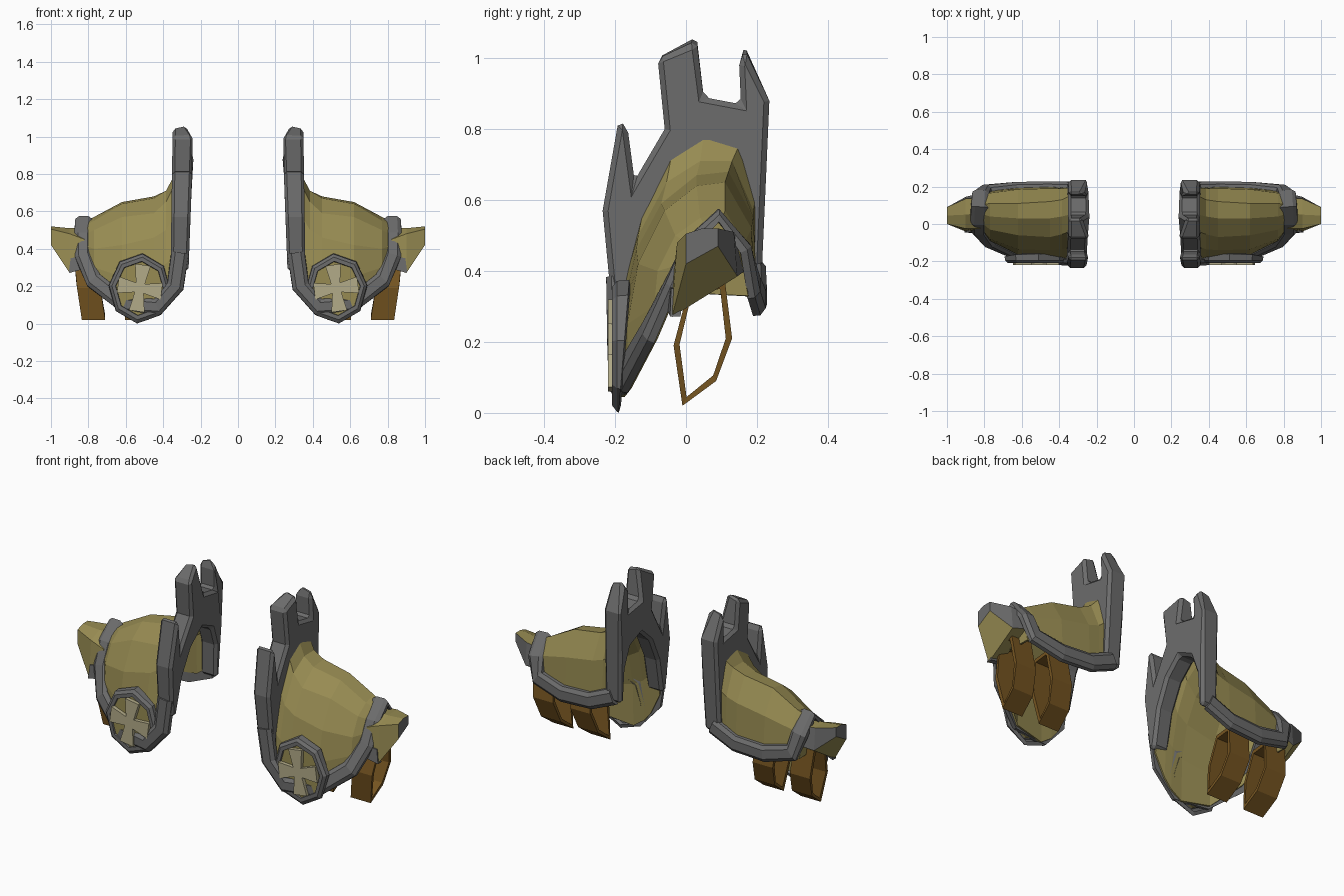
import bpy, bmesh, math
from mathutils import Vector

if "Cube" in bpy.data.objects:
    bpy.data.objects.remove(bpy.data.objects["Cube"])


def material(name, rgb):
    m = bpy.data.materials.new(name)
    m.diffuse_color = (*rgb, 1)
    m.use_nodes = True
    m.node_tree.nodes["Principled BSDF"].inputs["Base Color"].default_value = m.diffuse_color
    return m


GOLD = material("dull gold", (0.31, 0.26, 0.085))
GRAY = material("steel gray", (0.15, 0.15, 0.15))
BROWN = material("leather brown", (0.18, 0.09, 0.015))
PALE = material("pale brass", (0.45, 0.41, 0.25))


def make(name, bm, mats, solid=0, bevel=0):
    """Finish a right-hand part and mirror it to the left."""
    bmesh.ops.recalc_face_normals(bm, faces=bm.faces)
    me = bpy.data.meshes.new(name)
    bm.to_mesh(me)
    bm.free()
    ob = bpy.data.objects.new(name, me)
    bpy.context.collection.objects.link(ob)
    for m in mats:
        me.materials.append(m)
    if solid:
        s = ob.modifiers.new("thickness", 'SOLIDIFY')
        s.thickness, s.offset = solid, -1
    if bevel:
        b = ob.modifiers.new("chamfer", 'BEVEL')
        b.width, b.segments, b.limit_method = bevel, 1, 'ANGLE'
        b.angle_limit = math.radians(40)
    ob.modifiers.new("pair", 'MIRROR').use_mirror_merge = False
    return ob


def loft(rows, closed=False, caps=False):
    """Skin quads over rows of 3D points."""
    bm = bmesh.new()
    vs = [[bm.verts.new(p) for p in r] for r in rows]
    n = len(rows[0])
    for a, b in zip(vs, vs[1:]):
        for i in range(n if closed else n - 1):
            j = (i + 1) % n
            bm.faces.new((a[i], a[j], b[j], b[i]))
    if caps:
        bm.faces.new(vs[0])
        bm.faces.new(vs[-1])
    return bm


def prism(points, direction):
    """Extrude a flat outline."""
    d = Vector(direction)
    return loft([points, [Vector(p) + d for p in points]], True, True)


# Shoulder shell: sections from the collar outward, front edge over to back edge
sections = [
    (.29, [(-.19, .26), (-.175, .4), (-.12, .58), (-.04, .73), (.05, .79), (.15, .76), (.195, .6), (.19, .4)]),
    (.345, [(-.187, .14), (-.175, .36), (-.12, .57), (-.04, .73), (.05, .785), (.15, .755), (.195, .6), (.19, .38)]),
    (.385, [(-.187, .09), (-.175, .32), (-.135, .5), (-.055, .65), (.04, .71), (.13, .71), (.19, .57), (.195, .35)]),
    (.45, [(-.185, .045), (-.18, .28), (-.14, .46), (-.07, .59), (.03, .67), (.12, .68), (.19, .55), (.2, .34)]),
    (.62, [(-.165, .07), (-.165, .25), (-.135, .42), (-.06, .57), (.03, .64), (.11, .65), (.185, .52), (.195, .32)]),
    (.77, [(-.09, .21), (-.09, .3), (-.08, .4), (-.03, .5), (.04, .55), (.11, .57), (.165, .48), (.18, .33)]),
    (.83, [(-.03, .34), (-.02, .38), (-.01, .42), (.02, .47), (.06, .52), (.1, .54), (.15, .46), (.175, .33)]),
]
bm = loft([[(x, y, z) for y, z in s] for x, s in sections])
bm.verts.ensure_lookup_table()
bm.faces.new(bm.verts[-8:])
make("shoulder_shell", bm, [GOLD], solid=.012)

# Raised rim following the open edge of the shell
path = [Vector(p) for p in (
    (.31, -.195, .38), (.335, -.192, .2), (.43, -.188, .09), (.6, -.17, .1), (.77, -.095, .23),
    (.825, -.03, .36), (.83, .02, .47), (.825, .09, .545), (.82, .155, .46), (.79, .18, .36),
    (.63, .195, .32), (.45, .198, .33), (.31, .195, .39))]
rows = []
for i, p in enumerate(path):
    t = (path[min(i + 1, len(path) - 1)] - path[max(i - 1, 0)]).normalized()
    out = Vector((0, p.y - .06, max(p.z - .4, 0)))
    out = (out - t * out.dot(t)).normalized()
    side = t.cross(out)
    rows.append([p + side * s + out * o for s, o in
                 ((-.047, -.006), (-.045, .015), (-.025, .03), (.025, .03), (.045, .015), (.047, -.006))])
make("shell_rim", loft(rows, True, True), [GRAY])

# Spiked collar plate with an arched neck opening, leaning inward and narrow at the peaks
crown = [(-.207, .28), (-.235, .57), (-.19, .825), (-.165, .805), (-.145, .655), (-.06, .8), (-.08, 1.0),
         (.03, 1.065), (.05, .89), (.155, .87), (.15, .98), (.165, 1.04), (.235, .88), (.225, .65), (.212, .36)]
arch = [(.175, .36), (.17, .55), (.13, .66), (.04, .7), (-.05, .62), (-.12, .48), (-.165, .28)]
inner = [(.275 - .037 * z + (.045 if z > 1.02 else 0), y, z) for y, z in crown + arch]
outer = [(.365 - .015 * z, y, z - (.02 if z > 1.02 else 0)) for y, z in crown + arch]
make("spiked_collar", loft([inner, outer], True, True), [GRAY], bevel=.016)

# Flared outer tip, gold with a gray back and end
tip = [(.82, [(-.045, .3), (-.025, .45), (.06, .51), (.14, .5), (.165, .4)]),
       (.9, [(-.04, .27), (-.025, .48), (.05, .51), (.135, .51), (.145, .385)]),
       (1.0, [(0, .42), (0, .505), (.045, .52), (.09, .52), (.09, .47)])]
bm = loft([[(x, y, z) for y, z in s] for x, s in tip], True, True)
bmesh.ops.recalc_face_normals(bm, faces=bm.faces)
for f in bm.faces:
    f.material_index = 1 if f.normal.y > .6 or f.normal.x > .9 else 0
make("outer_tip", bm, [GOLD, GRAY])

# Gray lip at the lower front of the tip
make("tip_lip", prism([(.83, -.052, .29), (.905, -.045, .272), (.895, -.042, .35), (.83, -.045, .36)],
                      (0, .03, 0)), [GRAY])


# Round badge on the front, its back following the slope of the shell
def octagon(r, y, lean=0):
    pts = []
    for k in range(8):
        a = math.radians(5 + 45 * k)
        z = .188 + 1.12 * r * math.sin(a)
        pts.append((.525 + r * math.cos(a), y + lean * z, z))
    return pts


make("badge_ring", loft([octagon(.15, -.185, .08), octagon(.168, -.19, .08), octagon(.165, -.195),
                         octagon(.15, -.208), octagon(.13, -.208), octagon(.125, -.185, .08)], True), [GRAY])
make("badge_disc", prism(octagon(.128, -.199), (0, .015, 0)), [GOLD])

# Flared cross on the badge
cross = []
for k in range(4):
    a = math.radians(8 + 90 * k)
    for r, w in ((.118, -.042), (.118, .042), (.024, .024)):
        cross.append((.525 + r * math.cos(a) - w * math.sin(a), -.22,
                      .19 + 1.06 * (r * math.sin(a) + w * math.cos(a))))
make("badge_cross", prism(cross, (0, .025, 0)), [PALE])

# Two leather strap loops below the shell
loop = [(-.035, .19), (-.01, .02), (.085, .09), (.13, .21), (.11, .37), (.01, .36)]
for name, x0 in (("inner_strap", .475), ("outer_strap", .707)):
    rings = []
    for dx, k in ((0, 1), (.125, 1), (.125, .79), (0, .79), (0, 1)):
        rings.append([(x0 + dx + .15 * min(z, .3), .045 + (y - .045) * k,
                       .21 + (z - .21) * (k + .08 * (k < 1))) for y, z in loop])
    bm = loft(rings, True)
    bmesh.ops.remove_doubles(bm, verts=bm.verts, dist=.0005)
    make(name, bm, [BROWN])
